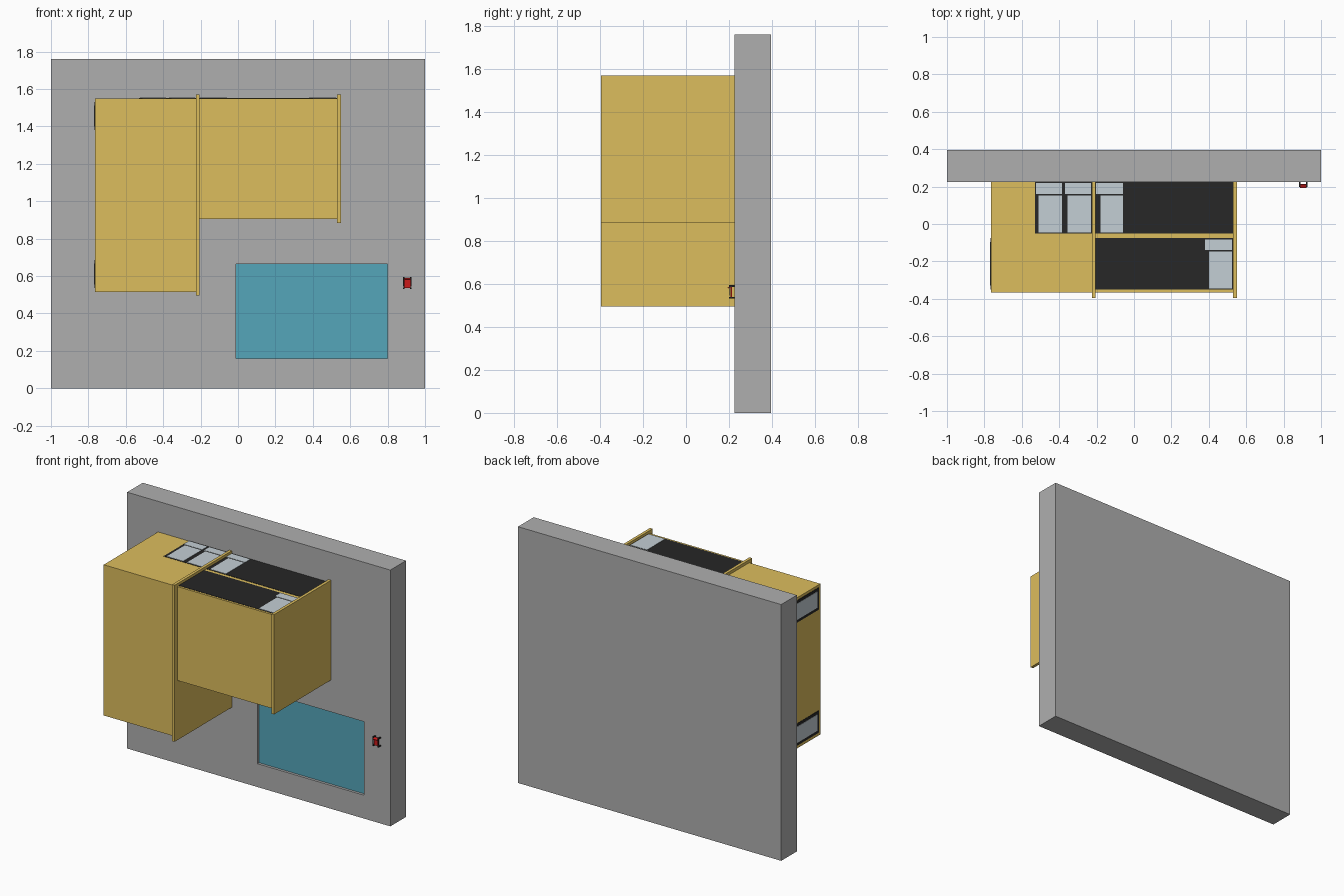
import bpy
import math

if "Cube" in bpy.data.objects:
    bpy.data.objects.remove(bpy.data.objects["Cube"])


def material(name, rgb):
    m = bpy.data.materials.new(name)
    m.diffuse_color = (*rgb, 1)
    m.use_nodes = True
    m.node_tree.nodes["Principled BSDF"].inputs["Base Color"].default_value = m.diffuse_color
    return m


YELLOW = material("yellow", (0.72, 0.51, 0.11))
BLACK = material("black", (0.02, 0.02, 0.02))
GLASS = material("glass", (0.55, 0.62, 0.66))
WATER = material("water", (0.09, 0.38, 0.49))
RED = material("red", (0.6, 0.01, 0.01))
GREY = material("grey", (0.43, 0.43, 0.43))


def box(name, x, y, z, mat=None, tilt=0):
    """Box from (min, max) ranges, optionally tilted about x."""
    bpy.ops.mesh.primitive_cube_add(size=1, location=[sum(r) / 2 for r in (x, y, z)])
    ob = bpy.context.object
    ob.name = name
    ob.scale = [r[1] - r[0] for r in (x, y, z)]
    bpy.ops.object.transform_apply(location=False, rotation=False, scale=True)
    ob.rotation_euler.x = tilt
    if mat:
        ob.data.materials.append(mat)
    return ob


# Ground slab (standing upright) with a shallow pool recess
POOL_X, POOL_Z = (-0.01, 0.80), (0.16, 0.665)
slab = box("ground_slab", (-1, 1), (0.225, 0.395), (0, 1.76), GREY)
cutter = box("pool_cutter", POOL_X, (0.15, 0.25), POOL_Z, GREY)
cut = slab.modifiers.new("pool", 'BOOLEAN')
cut.object = cutter
cut.solver = 'EXACT'
bpy.context.view_layer.objects.active = slab
bpy.ops.object.modifier_apply(modifier="pool")
bpy.data.objects.remove(cutter)
box("pool_water", POOL_X, (0.243, 0.26), POOL_Z, WATER)

# House volumes
box("left_wing", (-0.765, -0.215), (-0.365, 0.225), (0.515, 1.55), YELLOW)
box("right_wing", (-0.215, 0.54), (-0.365, 0.225), (0.905, 1.55), YELLOW)

# Projecting fin walls
box("middle_fin_wall", (-0.225, -0.205), (-0.395, 0.225), (0.495, 1.57), YELLOW)
box("end_fin_wall", (0.53, 0.55), (-0.395, 0.225), (0.885, 1.57), YELLOW)

# Dark glazing panels on the facade
for name, x, y in [("left_ground_panel", (-0.53, -0.225), (-0.05, 0.225)),
                   ("right_ground_panel", (-0.205, 0.53), (-0.05, 0.225)),
                   ("right_upper_panel", (-0.205, 0.53), (-0.35, -0.075))]:
    box(name, x, y, (1.53, 1.552), BLACK)

# Facade windows: tall pane plus wider low pane
for i, (tall_x, low_x, y0) in enumerate([((-0.51, -0.385), (-0.525, -0.385), -0.045),
                                         ((-0.355, -0.23), (-0.37, -0.23), -0.045),
                                         ((-0.18, -0.06), (-0.203, -0.06), -0.045),
                                         ((0.40, 0.525), (0.38, 0.525), -0.345)]):
    box(f"tall_pane_{i}", tall_x, (y0, y0 + 0.198), (1.54, 1.554), GLASS)
    box(f"low_pane_{i}", low_x, (y0 + 0.206, y0 + 0.263), (1.54, 1.554), GLASS)

# Upper floor windows on the left side
for name, z0 in [("low", 0.535), ("high", 1.38)]:
    box(f"{name}_side_frame", (-0.767, -0.75), (-0.35, -0.075), (z0, z0 + 0.152), BLACK)
    box(f"{name}_side_pane", (-0.769, -0.75), (-0.33, -0.095), (z0 + 0.02, z0 + 0.132), GLASS)

# Small garden chair, up is -y
box("chair_seat", (0.888, 0.922), (0.208, 0.213), (0.535, 0.585), RED)
box("chair_back", (0.888, 0.922), (0.193, 0.213), (0.582, 0.587), RED, math.radians(25))
for side in (-1, 1):
    cx = 0.905 + side * 0.019
    box("chair_armrest", (cx - 0.003, cx + 0.003), (0.199, 0.203), (0.545, 0.590), BLACK)
    for z in (0.535, 0.590):
        box("chair_leg", (cx - 0.004, cx + 0.004), (0.199, 0.226), (z - 0.004, z + 0.004), BLACK)
